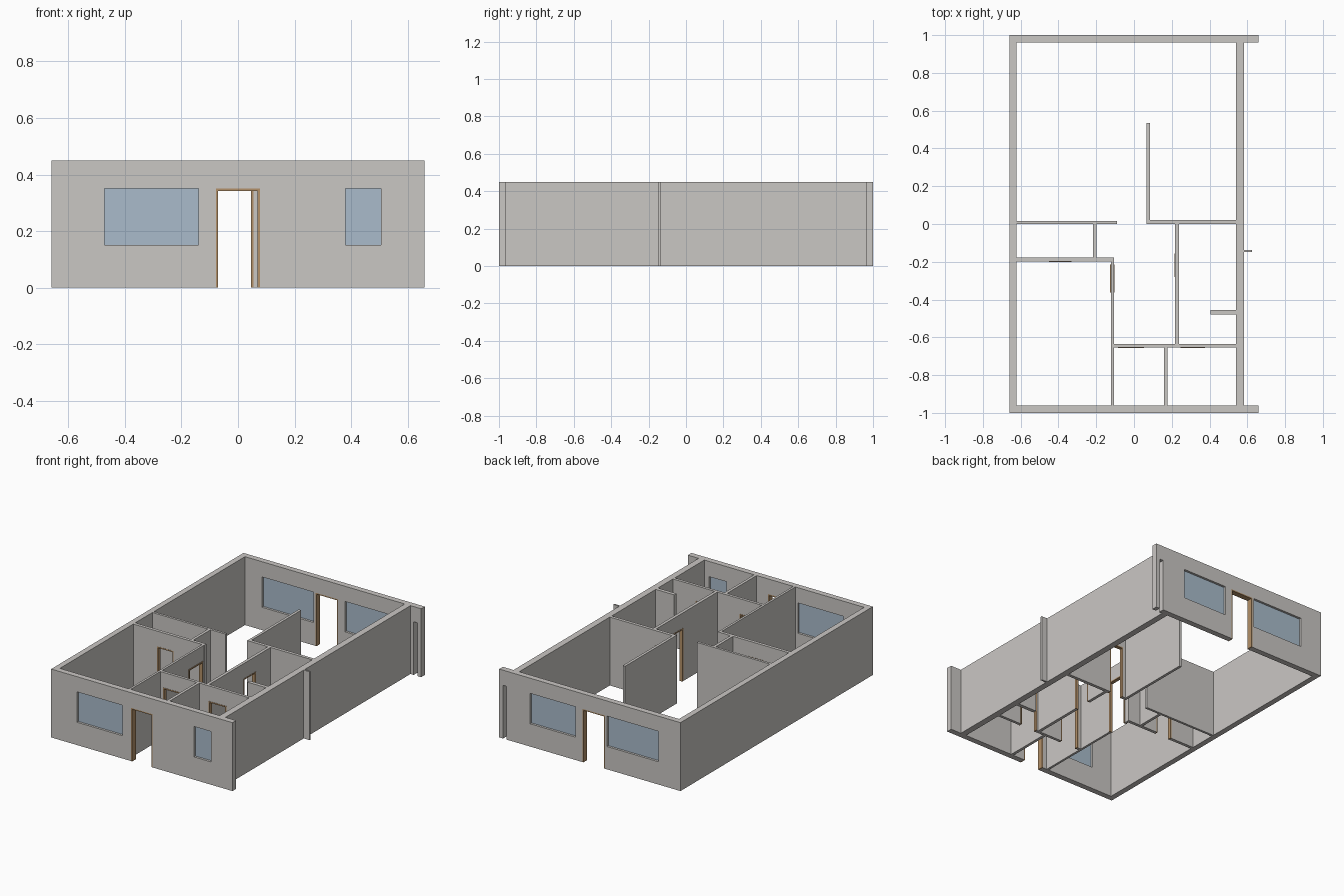
import bpy
import bmesh

cube = bpy.data.objects.get("Cube")
if cube:
    bpy.data.objects.remove(cube)

HEIGHT = 0.45
DOOR_TOP = 0.35
SILL = 0.15
TRIM = 0.008


def material(name, color):
    mat = bpy.data.materials.new(name)
    mat.use_nodes = True
    mat.diffuse_color = color
    mat.node_tree.nodes["Principled BSDF"].inputs["Base Color"].default_value = color
    return mat


plaster = material("warm_grey_plaster", (0.59, 0.57, 0.55, 1))
glass = material("blue_grey_glass", (0.40, 0.50, 0.60, 1))
wood = material("brown_wood", (0.45, 0.28, 0.14, 1))


def panel(name, axis, span, depth, top, holes, mat):
    """Upright slab along x or y with rectangular holes (start, end, bottom, top)."""
    us = sorted({*span, *(h[0] for h in holes), *(h[1] for h in holes)})
    zs = sorted({0, top, *(h[2] for h in holes), *(h[3] for h in holes)})

    def point(u, z):
        return (u, depth[0], z) if axis == "x" else (depth[0], u, z)

    bm = bmesh.new()
    for u0, u1 in zip(us, us[1:]):
        for z0, z1 in zip(zs, zs[1:]):
            u, z = (u0 + u1) / 2, (z0 + z1) / 2
            if any(a < u < b and c < z < d for a, b, c, d in holes):
                continue
            corners = [(u0, z0), (u1, z0), (u1, z1), (u0, z1)]
            bm.faces.new([bm.verts.new(point(*c)) for c in corners])
    bmesh.ops.remove_doubles(bm, verts=bm.verts, dist=1e-5)

    # Thicken the flat outline into a slab
    out = bmesh.ops.extrude_face_region(bm, geom=bm.faces[:])
    thick = depth[1] - depth[0]
    move = (0, thick, 0) if axis == "x" else (thick, 0, 0)
    verts = [g for g in out["geom"] if isinstance(g, bmesh.types.BMVert)]
    bmesh.ops.translate(bm, verts=verts, vec=move)
    bmesh.ops.recalc_face_normals(bm, faces=bm.faces)

    mesh = bpy.data.meshes.new(name)
    bm.to_mesh(mesh)
    bm.free()
    mesh.materials.append(mat)
    obj = bpy.data.objects.new(name, mesh)
    bpy.context.collection.objects.link(obj)


def wall(name, axis, span, depth, doors=(), windows=(), gaps=()):
    """Wall with framed doors, glazed windows and bare gaps, each a (start, end) pair."""
    holes = [(a, b, 0, DOOR_TOP) for a, b in (*doors, *gaps)]
    holes += [(a, b, SILL, DOOR_TOP) for a, b in windows]
    panel(name, axis, span, depth, HEIGHT, holes, plaster)
    mid = sum(depth) / 2
    half = max((depth[1] - depth[0]) / 2, 0.0115)
    for i, (a, b) in enumerate(doors):
        opening = (a + TRIM, b - TRIM, 0, DOOR_TOP - TRIM)
        panel(f"{name}_door_frame_{i + 1}", axis, (a, b), (mid - half, mid + half),
              DOOR_TOP, [opening], wood)
    for i, (a, b) in enumerate(windows):
        pane(f"{name}_window_{i + 1}", axis, a, b, mid)


def pane(name, axis, a, b, mid):
    """Thin glass pane in the middle of a wall opening."""
    size = (b - a, 0.008) if axis == "x" else (0.008, b - a)
    center = ((a + b) / 2, mid) if axis == "x" else (mid, (a + b) / 2)
    bpy.ops.mesh.primitive_cube_add(size=1, location=(*center, (SILL + DOOR_TOP) / 2))
    obj = bpy.context.object
    obj.name = name
    obj.scale = (*size, DOOR_TOP - SILL)
    obj.data.materials.append(glass)


# Outer walls
wall("front_wall", "x", (-0.66, 0.66), (-1, -0.962),
     doors=[(-0.078, 0.077)], windows=[(-0.473, -0.14), (0.38, 0.505)])
wall("back_wall", "x", (-0.66, 0.66), (0.962, 1),
     doors=[(-0.11, 0.055)], windows=[(-0.5, -0.125), (0.105, 0.435)],
     gaps=[(0.605, 0.632)])
wall("right_side_wall", "y", (-0.962, 0.962), (-0.66, -0.623))
wall("left_side_wall", "y", (-0.962, 0.962), (0.54, 0.582))
wall("outer_stub", "x", (0.582, 0.625), (-0.148, -0.137))

# Closet walls
wall("closet_back_wall", "x", (-0.623, -0.09), (0, 0.016))
wall("closet_front_wall", "x", (-0.623, -0.106), (-0.199, -0.178),
     doors=[(-0.45, -0.33)])
wall("closet_end_wall", "y", (-0.178, 0), (-0.218, -0.199))

# Hall walls
wall("bedroom_wall", "y", (-0.962, -0.199), (-0.122, -0.107),
     doors=[(-0.362, -0.215)])
wall("entry_wall", "x", (-0.107, 0.54), (-0.655, -0.636),
     doors=[(-0.085, 0.054), (0.245, 0.375)])
wall("entry_side_wall", "y", (-0.962, -0.655), (0.159, 0.178))
wall("hall_wall", "y", (-0.636, 0), (0.217, 0.237),
     doors=[(-0.28, -0.155)])
wall("bath_stub", "x", (0.405, 0.54), (-0.48, -0.456))

# Living room dividers
wall("kitchen_wall", "x", (0.067, 0.54), (0, 0.021), doors=[(0.105, 0.212)])
wall("living_divider", "y", (0.021, 0.536), (0.067, 0.085))
